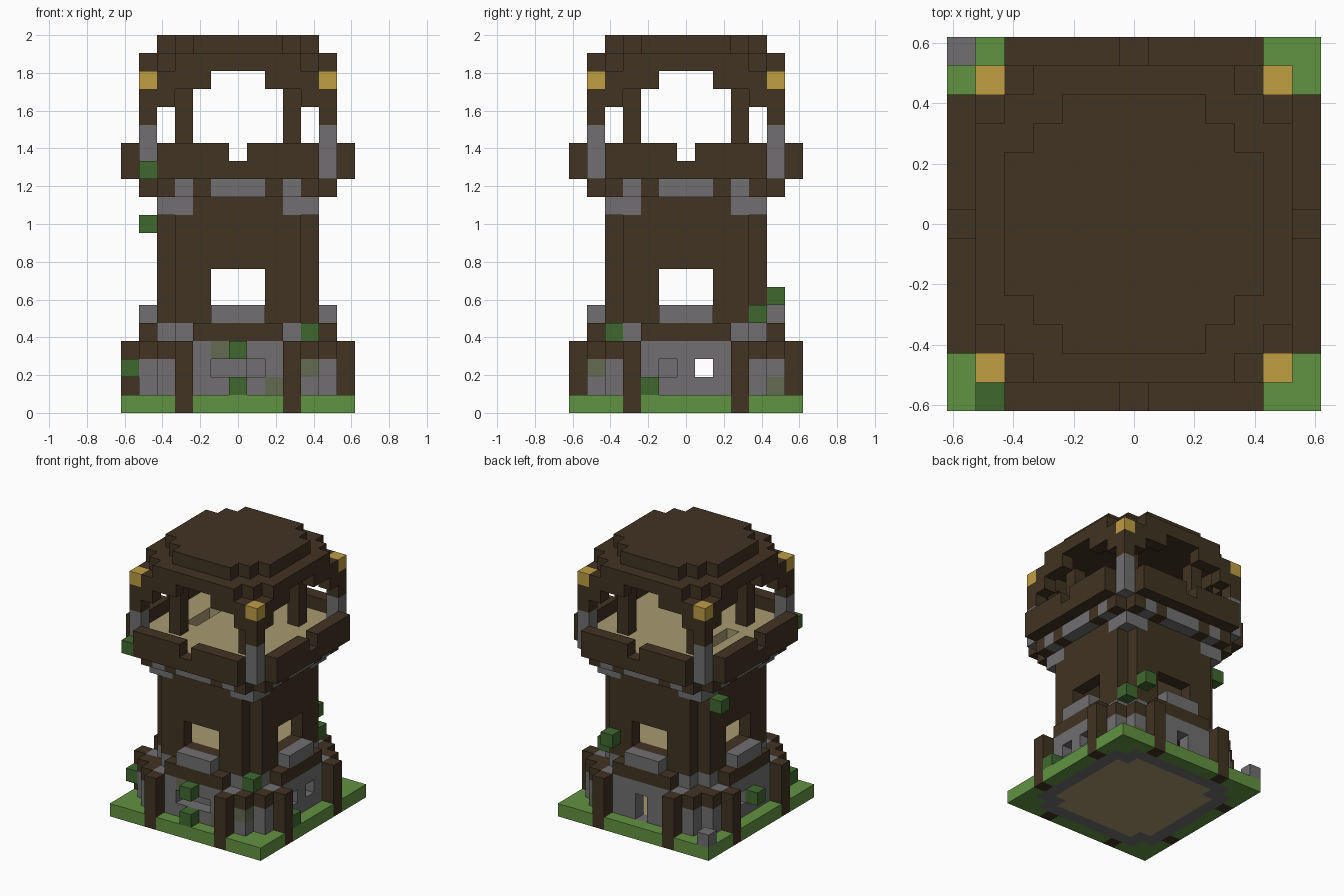
import bpy
import bmesh
from mathutils import Vector

cube = bpy.data.objects.get("Cube")
if cube:
    bpy.data.objects.remove(cube, do_unlink=True)

HEIGHT = 21
UNIT = 2 / HEIGHT
cells = {}          # (x, y, z) -> (part name, colour name)


def to_linear(value):
    value /= 255
    return value / 12.92 if value < 0.04045 else ((value + 0.055) / 1.055) ** 2.4


def make_material(name, rgb):
    colour = [to_linear(c) for c in rgb] + [1]
    mat = bpy.data.materials.new(name)
    mat.use_nodes = True
    mat.diffuse_color = colour
    shader = mat.node_tree.nodes["Principled BSDF"]
    shader.inputs["Base Color"].default_value = colour
    shader.inputs["Roughness"].default_value = 0.9
    return mat


materials = {
    "dark_wood": make_material("dark_wood", (65, 51, 34)),
    "stone": make_material("stone", (113, 111, 113)),
    "mossy_stone": make_material("mossy_stone", (99, 107, 82)),
    "grass": make_material("grass", (97, 146, 65)),
    "leaf": make_material("leaf", (63, 105, 47)),
    "lantern": make_material("lantern", (191, 157, 66)),
    "plank": make_material("plank", (168, 153, 112)),
}


def span(a, b):
    return range(a, b + 1)


def put(part, colour, x, y, z):
    cells[x, y, z] = (part, colour)


def four_sides(part, colour, along, out, levels):
    """Cells on all four sides: mirrored along the wall, at distance out."""
    for a in along:
        for z in levels:
            for s in (-1, 1):
                for t in (-1, 1):
                    put(part, colour, s * a, t * out, z)
                    put(part, colour, t * out, s * a, z)


def disc(part, colour, widths, z):
    """Stepped round slab: widths[d] is the half width at distance d."""
    for y, half in enumerate(widths):
        for x in span(-half, half):
            put(part, colour, x, y, z)
            put(part, colour, x, -y, z)


# ground slab with a stone footing and plank floor
for x in span(-6, 6):
    for y in span(-6, 6):
        put("ground", "grass", x, y, 0)
disc("footing", "stone", [5] * 5 + [4], 0)
disc("ground_floor", "plank", [4] * 4 + [3], 0)

# stone base wall with wooden corner caps and buttress posts
four_sides("base_wall", "stone", span(0, 4), 5, span(1, 3))
four_sides("base_wall", "stone", [4], 4, span(1, 3))
four_sides("base_cap", "dark_wood", [4], 5, [3])
four_sides("base_cap", "dark_wood", [4], 4, [3])
four_sides("buttress", "dark_wood", [3], 6, span(0, 3))
four_sides("base_ledge", "dark_wood", span(0, 2), 5, [4])

# shaft walls and their floor
four_sides("shaft", "dark_wood", span(0, 3), 4, span(3, 12))
four_sides("shaft_collar", "stone", [3], 4, [4, 11])
four_sides("shaft_collar", "stone", [4], 4, [11])
disc("upper_floor", "plank", [3] * 4, 5)
four_sides("window_sill", "stone", [0, 1], 5, [5])

# openings: shaft windows, base windows and back door
openings = [(x, t, z) for x in span(-1, 1) for t in (-4, 4) for z in (6, 7)]
openings += [(y, x, z) for x, y, z in openings]
openings += [(x, -5, 2) for x in span(-1, 1)]
openings += [(5, -1, 2), (5, 1, 2), (-5, 1, 2), (0, 5, 1), (0, 5, 2)]
for cell in openings:
    cells.pop(cell, None)
for x in (-1, 0):
    for z in (1, 2):
        put("inner_block", "stone", x, -3, z)

# corbels under the balcony
four_sides("corbel", "dark_wood", [2, 4], 5, [12])
four_sides("corbel", "stone", [0, 1, 3], 5, [12])
four_sides("corbel", "dark_wood", [4], 4, [12])

# balcony deck with hatch, parapet with a gap on each side
disc("balcony_floor", "plank", [5] * 5 + [4], 13)
for y in span(-1, 1):
    cells.pop((-3, y, 13), None)
four_sides("parapet", "dark_wood", span(0, 4), 6, [13])
four_sides("parapet", "dark_wood", span(1, 4), 6, [14])

# corner posts with lanterns, inner roof posts
four_sides("corner_post", "stone", [5], 5, span(13, 15))
four_sides("corner_post", "dark_wood", [5], 5, [16, 17])
four_sides("corner_lantern", "lantern", [5], 5, [18])
four_sides("roof_post", "dark_wood", [3], 3, span(14, 18))

# arched eaves and stepped roof
four_sides("eaves", "dark_wood", [4], 5, [17])
four_sides("eaves", "dark_wood", [2, 3, 4], 5, [18])
disc("roof", "dark_wood", [5] * 4 + [4, 3], 19)
disc("roof", "dark_wood", [4] * 3 + [3, 2], 20)

# mossy stones, leaf clumps and a loose stone
for x, y, z in [(-1, -5, 3), (2, -5, 1), (4, -5, 2), (4, 5, 1)]:
    put("mossy_stones", "mossy_stone", x, y, z)
for x, y, z in [(0, -6, 1), (0, -6, 3), (-6, -4, 2), (-6, 0, 2), (6, -2, 1),
                (4, -4, 4), (4, 4, 5), (3, 5, 6), (-5, 3, 10), (-5, -6, 13)]:
    put("leaf_clumps", "leaf", x, y, z)
put("loose_stone", "stone", -6, 6, 1)


def build_part(part):
    """One mesh per part, made of the block faces that are exposed."""
    bm = bmesh.new()
    corners = {}
    used = []

    def corner(p):
        key = tuple(round(c * 2) for c in p)
        if key not in corners:
            corners[key] = bm.verts.new(p * UNIT)
        return corners[key]

    for cell, (name, colour) in cells.items():
        if name != part:
            continue
        if colour not in used:
            used.append(colour)
        centre = Vector(cell) + Vector((0, 0, 0.5))
        for axis in range(3):
            for sign in (-1, 1):
                n = Vector((0, 0, 0))
                n[axis] = sign
                if tuple(int(c + d) for c, d in zip(cell, n)) in cells:
                    continue
                u = Vector((0, 0, 0))
                u[(axis + 1) % 3] = 0.5
                v = n.cross(u)
                mid = centre + n / 2
                quad = [mid - u - v, mid + u - v, mid + u + v, mid - u + v]
                face = bm.faces.new([corner(p) for p in quad])
                face.material_index = used.index(colour)
    mesh = bpy.data.meshes.new(part)
    bm.to_mesh(mesh)
    bm.free()
    for colour in used:
        mesh.materials.append(materials[colour])
    bpy.context.scene.collection.objects.link(bpy.data.objects.new(part, mesh))


for part in sorted({name for name, colour in cells.values()}):
    build_part(part)
